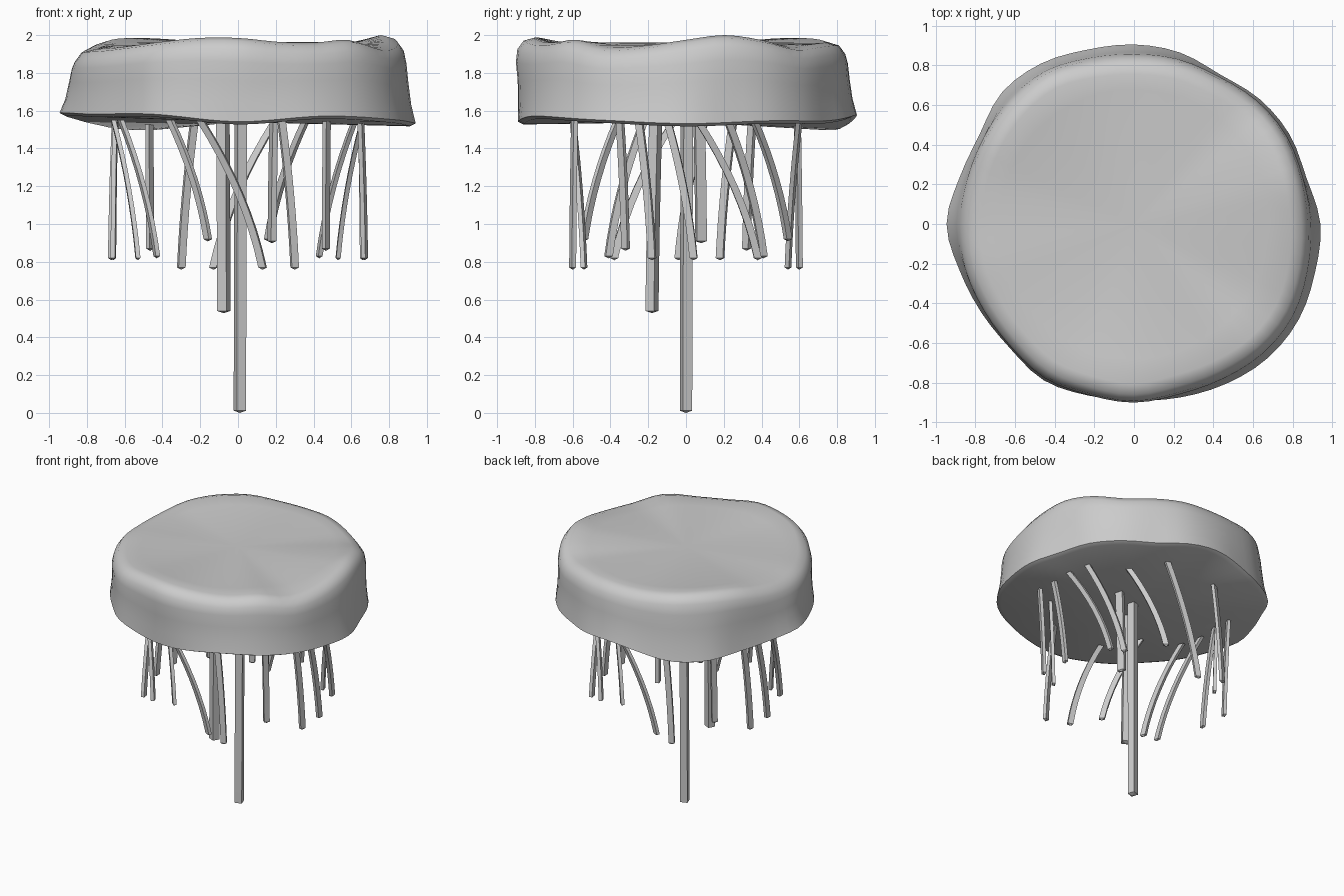
import bpy, bmesh, math
from mathutils import Vector

if "Cube" in bpy.data.objects:
    bpy.data.objects.remove(bpy.data.objects["Cube"])

grey = bpy.data.materials.new("plain_grey")
grey.diffuse_color = (0.6, 0.6, 0.6, 1)
grey.use_nodes = True
grey.node_tree.nodes["Principled BSDF"].inputs["Base Color"].default_value = grey.diffuse_color


def finish(bm, name, angle):
    bmesh.ops.recalc_face_normals(bm, faces=bm.faces)
    me = bpy.data.meshes.new(name)
    bm.to_mesh(me)
    bm.free()
    ob = bpy.data.objects.new(name, me)
    bpy.context.collection.objects.link(ob)
    me.materials.append(grey)
    bpy.ops.object.select_all(action='DESELECT')
    bpy.context.view_layer.objects.active = ob
    ob.select_set(True)
    bpy.ops.object.shade_smooth_by_angle(angle=math.radians(angle))
    return ob


def around(values, t):
    """Smooth periodic interpolation, t in 0..1 of a full turn."""
    n = len(values)
    f = t * n
    i = int(f)
    f -= i
    a, b, c, d = (values[(i + k) % n] for k in (-1, 0, 1, 2))
    return b + 0.5 * f * (c - a + f * (2 * a - 5 * b + 4 * c - d + f * (3 * (b - c) + d - a)))


# Wavy cap: radii and rim heights every 15 degrees, lower edge every 30
low_r = [.94, .90, .905, .893, .87, .895, .905, .91, .935, .94, .90, .91,
         .945, .91, .89, .885, .91, .895, .89, .905, .93, .955, .96, .945]
top_r = [.89, .885, .89, .88, .86, .86, .855, .865, .89, .885, .875, .87,
         .875, .88, .875, .88, .90, .895, .905, .89, .90, .92, .925, .905]
low_z = [1.52, 1.535, 1.535, 1.565, 1.50, 1.53, 1.575, 1.57, 1.57, 1.53, 1.56, 1.54]
top_z = [1.975, 2.0, 1.975, 1.935, 1.95, 1.96, 1.96, 1.965, 1.98, 1.985, 1.975, 1.94,
         1.92, 1.925, 1.93, 1.945, 1.965, 1.985, 1.985, 1.965, 1.96, 1.975, 1.935, 1.945]

N = 72
bm = bmesh.new()
rings = [[] for _ in range(9)]
for k in range(N):
    t = k / N
    a = t * 2 * math.pi
    rl, rt, zl, zt = (around(v, t) for v in (low_r, top_r, low_z, top_z))
    h = zt - zl
    mix = lambda f: rl + (rt - rl) * f
    section = [(rl - .03, zl - .003), (rl, zl + .012), (mix(.35) - .006, zl + h * .25),
               (mix(.6) - .008, zl + h * .5), (mix(.9) - .003, zl + h * .72),
               (rt - .012, zt - .06), (rt - .045, zt - .015),
               (rt - .10, zt), (.68, 1.955 + (zt - 1.96) * .3)]
    for ring, (r, z) in zip(rings, section):
        ring.append(bm.verts.new((r * math.cos(a), r * math.sin(a), z)))
for lo, hi in zip(rings, rings[1:]):
    for k in range(N):
        j = (k + 1) % N
        bm.faces.new((lo[k], lo[j], hi[j], hi[k]))
# Flat top and slightly uneven underside
crown = bm.verts.new((0, 0, 1.96))
centre = bm.verts.new((0, 0, 1.54))
for k in range(N):
    j = (k + 1) % N
    bm.faces.new((rings[-1][k], rings[-1][j], crown))
    bm.faces.new((rings[0][j], rings[0][k], centre))
finish(bm, "cap", 50)


def strand(name, top, end, width=.04, thick=.024, bend=1.0):
    """Thin four-sided strand hanging from the cap and easing into its end."""
    bm = bmesh.new()
    spin = math.atan2(top[1], top[0]) + math.pi / 2
    u = Vector((math.cos(spin), math.sin(spin), 0))
    v = Vector((-u.y, u.x, 0))
    rows = []
    for i in range(9):
        t = i / 8
        e = t + bend * .5 * t * (1 - t)
        c = Vector((top[0] + (end[0] - top[0]) * e, top[1] + (end[1] - top[1]) * e,
                    1.55 + (end[2] - 1.55) * t))
        rows.append([bm.verts.new(c + u * width / 2 * p + v * thick / 2 * q)
                     for p, q in ((-1, -1), (1, -1), (1, 1), (-1, 1))])
    for a, b in zip(rows, rows[1:]):
        for k in range(4):
            j = (k + 1) % 4
            bm.faces.new((a[k], a[j], b[j], b[k]))
    bm.faces.new(rows[0])
    # Short pointed tip
    tip = bm.verts.new(Vector(end) + Vector((0, 0, -.012)))
    for k in range(4):
        bm.faces.new((rows[-1][k], rows[-1][(k + 1) % 4], tip))
    finish(bm, name, 30)


# Half ring of strands (top x, y then end x, y, z), repeated by a half turn
half_ring = [
    (.23, -.59, .30, -.60, .77), (.20, .60, -.13, .54, .77),
    (.65, -.25, .67, -.18, .82), (.65, -.10, .66, .04, .82),
    (.66, .06, .53, .38, .82), (.62, .22, .43, .41, .83),
    (.36, .36, .16, .54, .92), (.47, -.35, .465, -.32, .87)]
for side in (1, -1):
    for n, (x, y, ex, ey, ez) in enumerate(half_ring):
        label = "right" if side > 0 else "left"
        strand(f"{label}_strand_{n + 1}", (x * side, y * side), (ex * side, ey * side, ez))

# Inner strands
strand("inner_strand", (.19, .07), (.18, .08, .91), .055, .03)
strand("long_strand", (-.08, -.16), (-.075, -.18, .54), .055, .05)
strand("centre_strand", (.015, .005), (.01, 0, .012), .052, .052)
